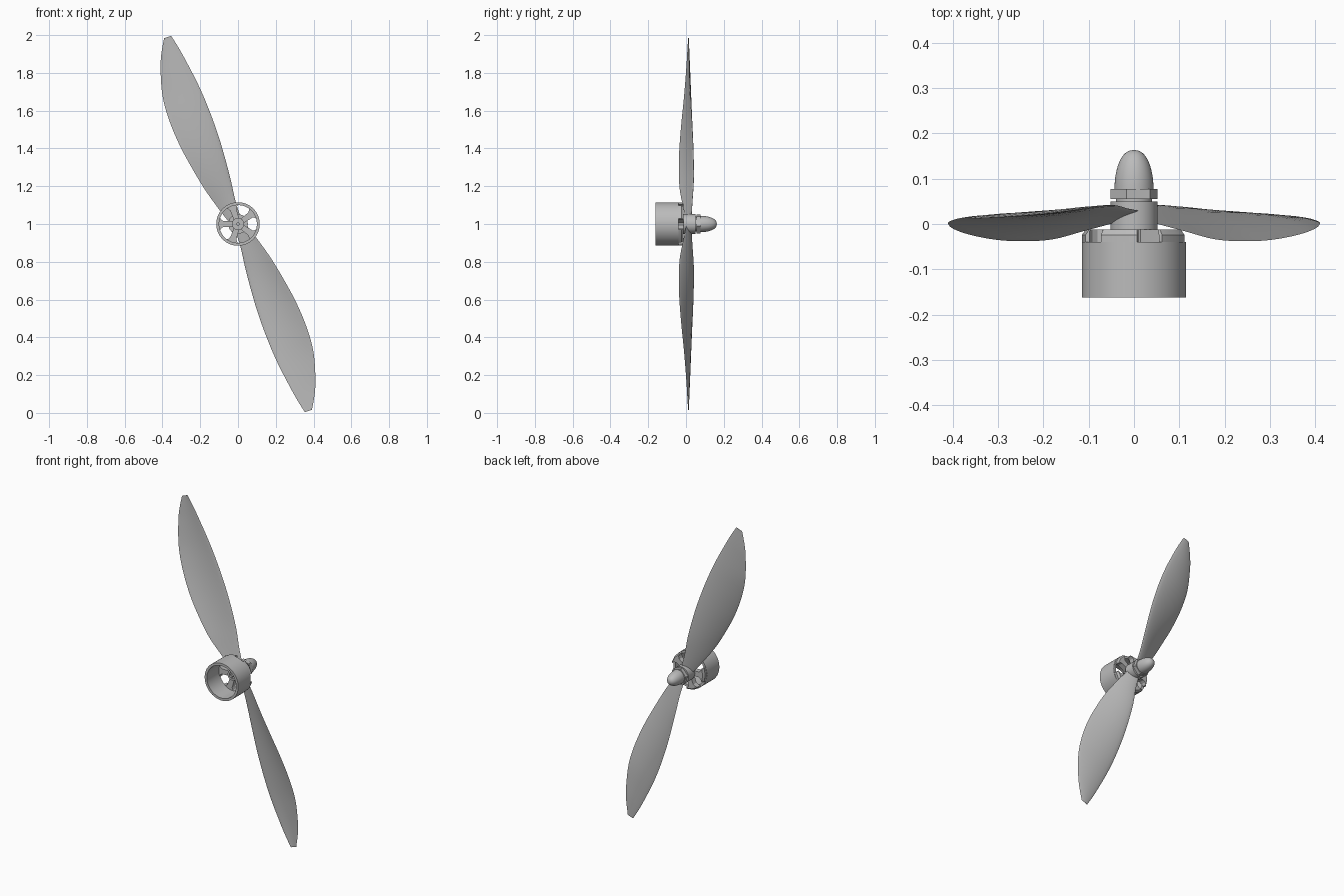
import bpy, bmesh, math
from mathutils import Vector, Matrix

if "Cube" in bpy.data.objects:
    bpy.data.objects.remove(bpy.data.objects["Cube"])

grey = bpy.data.materials.new("plain grey")
grey.use_nodes = True
grey.diffuse_color = (0.5, 0.5, 0.5, 1)
grey.node_tree.nodes["Principled BSDF"].inputs["Base Color"].default_value = (0.5, 0.5, 0.5, 1)
CENTRE = Vector((0, 0, 1))


def finish(bm, name, smooth=True):
    bmesh.ops.remove_doubles(bm, verts=bm.verts, dist=0.0002)
    bmesh.ops.recalc_face_normals(bm, faces=bm.faces)
    bmesh.ops.translate(bm, verts=bm.verts, vec=CENTRE)
    mesh = bpy.data.meshes.new(name)
    bm.to_mesh(mesh)
    bm.free()
    mesh.materials.append(grey)
    ob = bpy.data.objects.new(name, mesh)
    bpy.context.collection.objects.link(ob)
    if smooth:
        bpy.ops.object.select_all(action='DESELECT')
        ob.select_set(True)
        bpy.context.view_layer.objects.active = ob
        bpy.ops.object.shade_smooth_by_angle(angle=math.radians(32))
    return ob


def lathe(name, profile, steps=64, turn=0, closed=False, smooth=True):
    """Turn a (radius, y) profile around the y axis."""
    bm = bmesh.new()
    pts = profile + profile[:1] if closed else profile
    vs = [bm.verts.new((r, y, 0)) for r, y in pts]
    es = [bm.edges.new(p) for p in zip(vs, vs[1:])]
    bmesh.ops.spin(bm, geom=vs + es, cent=(0, 0, 0), axis=(0, 1, 0),
                   angle=math.tau, steps=steps)
    bm.transform(Matrix.Rotation(turn, 4, 'Y'))
    return finish(bm, name, smooth)


# Motor can, open at the front
lathe("motor_bell", [(0.115, -0.162), (0.115, -0.04), (0.1, -0.04), (0.1, -0.162)], closed=True)
lathe("bell_hub", [(0, -0.05), (0.02, -0.05), (0.02, -0.056), (0.032, -0.056),
                   (0.032, -0.01), (0, -0.01)], 40)
lathe("motor_shaft", [(0, -0.07), (0.009, -0.07), (0.009, 0.06), (0, 0.06)], 24)

# Five spokes flaring out into rim blocks with a chamfered outer edge
outline = [(0.02, 0.014), (0.08, 0.017), (0.092, 0.026), (0.098, 0.042), (0.107, 0.042), (0.115, 0)]
for i in range(5):
    bm = bmesh.new()
    half = outline + [(r, -w) for r, w in reversed(outline[:-1])]
    rings = []
    for y, limit in ((-0.045, 0.115), (-0.024, 0.115), (-0.012, 0.106)):
        ring = []
        for r, w in half:
            k = min(1, limit / max(0.001, math.hypot(r, w)))
            ring.append(bm.verts.new((r * k, y, w * k)))
        rings.append(ring)
    n = len(half)
    for a, b in zip(rings, rings[1:]):
        for j in range(n):
            bm.faces.new((a[j], a[(j + 1) % n], b[(j + 1) % n], b[j]))
    bm.faces.new(rings[0])
    bm.faces.new(rings[-1])
    bm.transform(Matrix.Rotation(math.pi + math.tau * i / 5, 4, 'Y'))
    finish(bm, f"bell_spoke_{i + 1}")

# Propeller centre, washer, hex nut and bullet-shaped spinner
lathe("propeller_hub", [(0, -0.012), (0.052, -0.012), (0.052, 0.05), (0, 0.05)], 48)
lathe("washer", [(0, 0.048), (0.04, 0.048), (0.04, 0.056), (0, 0.056)], 40)
lathe("hex_nut", [(0, 0.055), (0.053, 0.055), (0.053, 0.077), (0, 0.077)], 6,
      math.radians(12), smooth=False)
nose = [(0.043 * math.cos(t) ** 0.85, 0.077 + 0.086 * math.sin(t))
        for t in [math.pi / 2 * k / 14 for k in range(14)]]
lathe("spinner", [(0, 0.077)] + nose + [(0, 0.163)], 40)

# Blade stations: distance out, trailing edge (across, y), leading edge (across, y)
stations = [Vector(s) for s in (
    (0.02, -0.04, 0.002, 0.025, 0.028),
    (0.12, -0.072, -0.015, 0.029, 0.034),
    (0.24, -0.105, -0.034, 0.044, 0.041),
    (0.376, -0.131, -0.038, 0.056, 0.039),
    (0.5, -0.149, -0.034, 0.062, 0.034),
    (0.641, -0.156, -0.023, 0.061, 0.027),
    (0.775, -0.145, -0.01, 0.052, 0.021),
    (0.91, -0.107, 0.001, 0.034, 0.016),
    (0.984, -0.076, 0.006, 0.022, 0.014),
    (1.058, -0.034, 0.011, 0.006, 0.012))]


def smooth_path(pts, steps):
    """Catmull-Rom curve through the stations."""
    out = []
    for i in range(len(pts) - 1):
        a, b, c, d = (pts[max(0, min(len(pts) - 1, i + k))] for k in (-1, 0, 1, 2))
        for s in range(steps):
            t = s / steps
            out.append(b + (c - a) * (t / 2) + (a * 2 - b * 5 + c * 4 - d) * (t * t / 2)
                       + (b * 3 - a - c * 3 + d) * (t ** 3 / 2))
    return out + [pts[-1]]


def blade(name, turn):
    along, across = Vector((-0.34, 0, 0.94)), Vector((0.94, 0, 0.34))
    bm = bmesh.new()
    rings = []
    cuts = 10
    chordwise = [(1 - math.cos(math.pi * k / cuts)) / 2 for k in range(cuts + 1)]
    for r, s0, y0, s1, y1 in smooth_path(stations, 4):
        back = along * r + across * s0 + Vector((0, y0, 0))
        front = along * r + across * s1 + Vector((0, y1, 0))
        chord = front - back
        normal = chord.cross(along).normalized()
        if normal.y < 0:
            normal = -normal
        thick = chord.length * (0.05 - 0.025 * r)
        ring = []
        for side, ts in ((1, chordwise), (-1, chordwise[-2:0:-1])):
            for t in ts:
                bow = 0.05 * chord.length * 4 * t * (1 - t)
                body = thick * math.sqrt(t * (1 - t)) * 2 * (0.4 + 0.6 * t)
                ring.append(bm.verts.new(back + chord * t + normal * (bow + side * body)))
        rings.append(ring)
    n = len(rings[0])
    for a, b in zip(rings, rings[1:]):
        for j in range(n):
            bm.faces.new((a[j], a[(j + 1) % n], b[(j + 1) % n], b[j]))
    bm.faces.new(rings[0])
    bm.faces.new(rings[-1])
    bm.transform(Matrix.Rotation(turn, 4, 'Y'))
    finish(bm, name)


blade("upper_blade", 0)
blade("lower_blade", math.pi)
